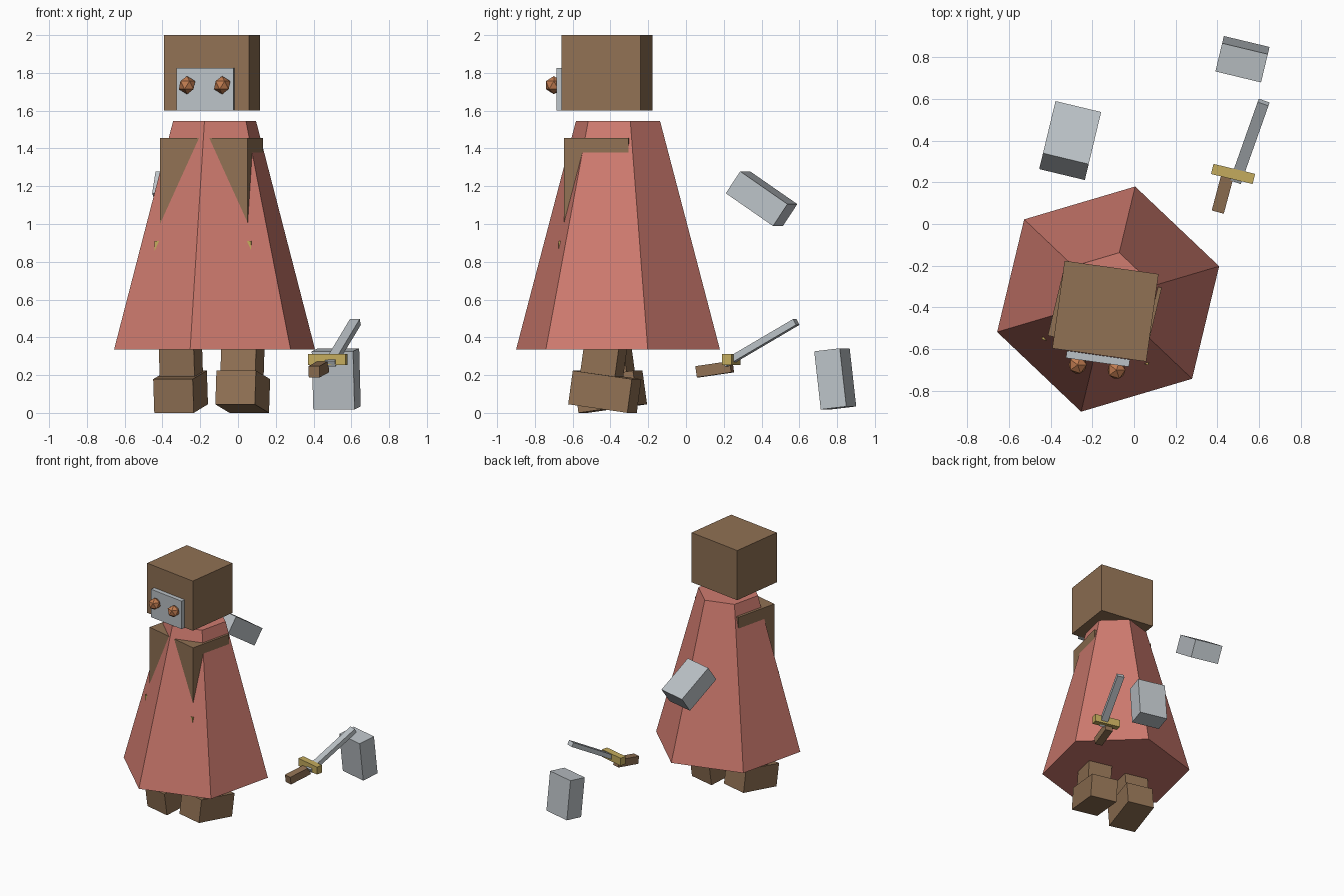
import bpy
from math import radians, pi
from mathutils import Matrix, Euler

old = bpy.data.objects.get("Cube")
if old:
    bpy.data.objects.remove(old, do_unlink=True)


def material(name, r, g, b):
    m = bpy.data.materials.new(name)
    m.use_nodes = True
    m.diffuse_color = (r, g, b, 1)
    m.node_tree.nodes["Principled BSDF"].inputs["Base Color"].default_value = (r, g, b, 1)
    return m


RED = material("robe red", .63, .20, .16)
BROWN = material("leather brown", .28, .165, .088)
GREY = material("pale steel", .50, .54, .57)
GOLD = material("brass gold", .55, .41, .11)
COPPER = material("copper", .53, .20, .08)

TURN = -13.5  # heading of the whole figure, in degrees


def box(name, size, centre, mat, pitch=0, yaw=TURN):
    """Box tipped about its own side axis, then turned about z."""
    bpy.ops.mesh.primitive_cube_add(size=1)
    ob = bpy.context.object
    ob.name = name
    ob.data.transform(Matrix.Diagonal((*size, 1)))
    ob.rotation_euler = Euler((radians(pitch), 0, radians(yaw)))
    ob.location = centre
    ob.data.materials.append(mat)
    return ob


# Robe: six-sided truncated cone with a corner at the back
bpy.ops.mesh.primitive_cone_add(vertices=6, radius1=.555, radius2=.229, depth=1.21,
                                location=(-.124, -.36, .94),
                                rotation=(0, 0, radians(TURN)))
robe = bpy.context.object
robe.name = "robe"
robe.data.materials.append(RED)

# Torso and belt, whose corners poke through the robe
box("torso", (.478, .35, .9), (-.14, -.42, 1.005), BROWN)
box("belt", (.525, .40, .10), (-.14, -.42, .86), GOLD)

# Head with face plate and faceted eyes
HEAD_TURN = -8
box("head", (.455, .424, .40), (-.137, -.418, 1.80), BROWN, yaw=HEAD_TURN)
box("face_plate", (.305, .035, .225), (-.173, -.646, 1.713), GREY, yaw=HEAD_TURN)
for side, x, y in (("right", -.27, -.675), ("left", -.084, -.70)):
    bpy.ops.mesh.primitive_ico_sphere_add(subdivisions=1, radius=.048,
                                          location=(x, y, 1.735))
    eye = bpy.context.object
    eye.name = side + "_eye"
    eye.data.materials.append(COPPER)

# Legs and feet in mid-stride
for side, x, y, swing in (("right", -.304, -.40, 8), ("left", .025, -.43, -8)):
    box(side + "_foot", (.215, .325, .18), (x, y, .112), BROWN, swing)
    box(side + "_leg", (.19, .19, .40), (x, y, .32), BROWN, swing)

# Floating steel hands
HAND = (.225, .14, .31)
box("right_hand", HAND, (-.306, .40, 1.134), GREY, pitch=56)
box("left_hand", HAND, (.52, .79, .18), GREY, pitch=6.6)

# Sword
box("sword_blade", (.055, .455, .035), (.555, .396, .371), GREY, pitch=29, yaw=-19.5)
box("sword_guard", (.205, .05, .06), (.475, .24, .283), GOLD)
box("sword_grip", (.06, .19, .06), (.427, .152, .231), BROWN, pitch=8, yaw=-15)
